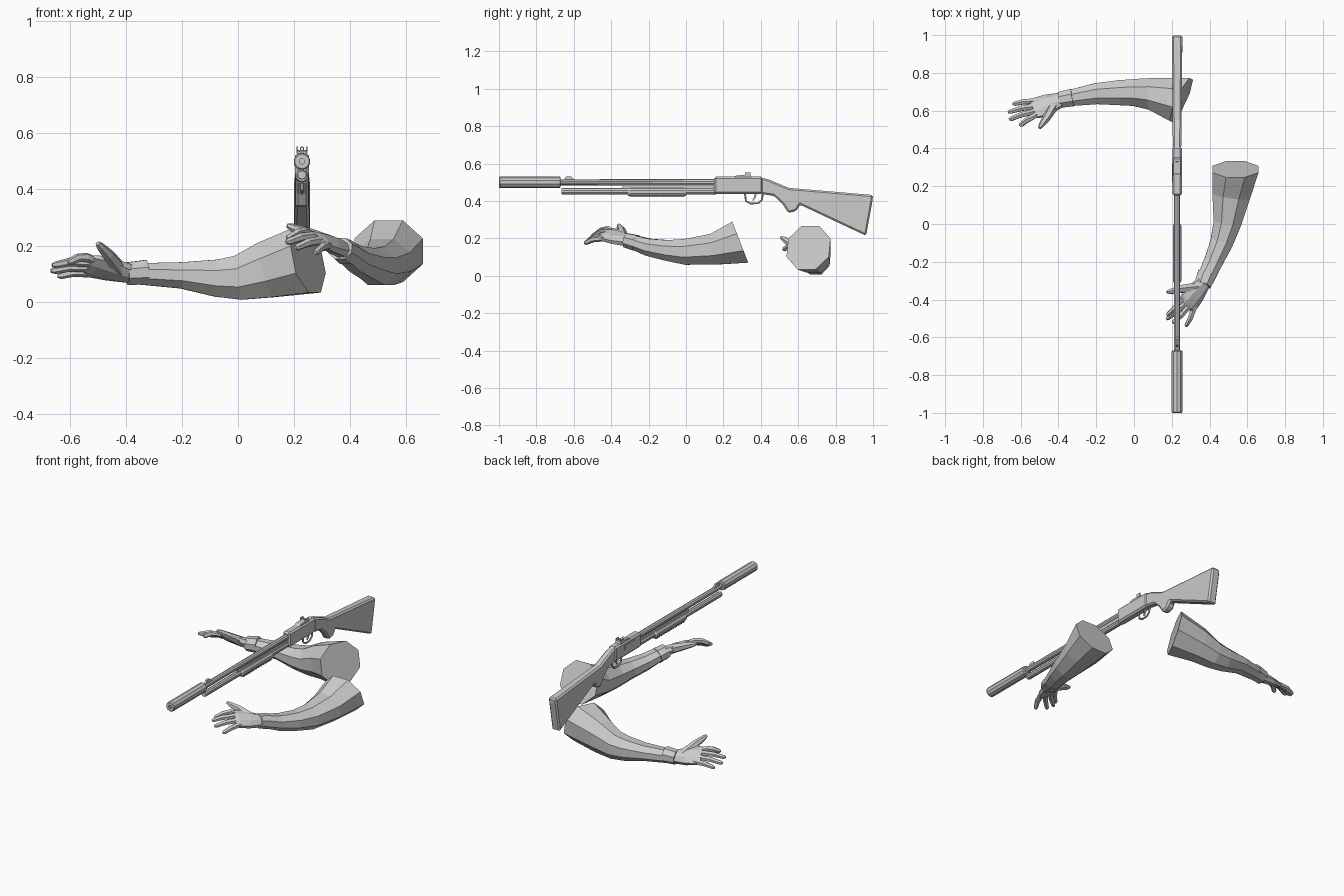
import bpy, bmesh, math
from mathutils import Vector

if "Cube" in bpy.data.objects:
    bpy.data.objects.remove(bpy.data.objects["Cube"])

GREY = (0.6, 0.6, 0.6, 1)
mat = bpy.data.materials.new("plain grey")
mat.use_nodes = True
mat.diffuse_color = GREY
mat.node_tree.nodes["Principled BSDF"].inputs["Base Color"].default_value = GREY

GX = 0.228  # gun centre plane


def finish(name, bm, bevel=0):
    bmesh.ops.recalc_face_normals(bm, faces=bm.faces)
    me = bpy.data.meshes.new(name)
    bm.to_mesh(me)
    bm.free()
    me.materials.append(mat)
    ob = bpy.data.objects.new(name, me)
    bpy.context.scene.collection.objects.link(ob)
    if bevel:
        mod = ob.modifiers.new("Bevel", "BEVEL")
        mod.width, mod.segments, mod.limit_method = bevel, 1, "ANGLE"
    return ob


def skin(name, rings):
    """Join rings of points into one closed surface."""
    bm = bmesh.new()
    rows = [[bm.verts.new(p) for p in ring] for ring in rings]
    n = len(rows[0])
    for a, b in zip(rows, rows[1:]):
        for i in range(n):
            j = (i + 1) % n
            bm.faces.new((a[i], a[j], b[j], b[i]))
    bm.faces.new(rows[0][::-1])
    bm.faces.new(rows[-1])
    return finish(name, bm)


def loft(name, stations, hint=(0, 0, 1), sides=8, end_normal=None):
    """Stations are (centre, half size across, half size along hint)."""
    pts = [Vector(s[0]) for s in stations]
    grow = 1 / math.cos(math.pi / sides)
    rings = []
    for i, (_, across, along) in enumerate(stations):
        t = pts[min(i + 1, len(pts) - 1)] - pts[max(i - 1, 0)]
        if end_normal and i == len(pts) - 1:
            t = Vector(end_normal)
        t.normalize()
        v = Vector(hint)
        v = (v - t * v.dot(t)).normalized()
        u = t.cross(v)
        ring = []
        for k in range(sides):
            a = math.tau * (k + 0.5) / sides
            ring.append(pts[i] + grow * (u * across * math.cos(a) + v * along * math.sin(a)))
        rings.append(ring)
    return skin(name, rings)


def tube(name, points, radii, sides=6, hint=(0, 0, 1)):
    return loft(name, [(p, r, r) for p, r in zip(points, radii)], hint, sides)


def turned(name, z, steps, sides=10):
    """Solid of revolution along y; steps are (y, radius)."""
    angles = [math.tau * (k + 0.5) / sides for k in range(sides)]
    return skin(name, [[(GX + r * math.cos(a), y, z + r * math.sin(a)) for a in angles]
                       for y, r in steps])


def block(name, x, y, z, bevel=0):
    bm = bmesh.new()
    bmesh.ops.create_cube(bm, size=1)
    for v in bm.verts:
        v.co = [(lo + hi) / 2 + c * (hi - lo) for c, (lo, hi) in zip(v.co, (x, y, z))]
    return finish(name, bm, bevel)


def centred(half, off=0):
    return (GX + off - half, GX + off + half)


def plate(name, profile, width, bevel=0):
    """Extrude a y-z profile sideways; width(y) gives the half thickness."""
    bm = bmesh.new()
    left, right = ([bm.verts.new((GX + s * width(y), y, z)) for y, z in profile] for s in (1, -1))
    bm.faces.new(left)
    bm.faces.new(right[::-1])
    for i in range(len(profile)):
        j = (i + 1) % len(profile)
        bm.faces.new((left[j], left[i], right[i], right[j]))
    return finish(name, bm, bevel)


# Gun: barrel group
turned("suppressor", 0.5, [(-0.95, 0.01), (-1, 0.01), (-1, 0.026), (-0.995, 0.03),
                           (-0.675, 0.03), (-0.67, 0.026)])
turned("barrel", 0.5, [(-0.68, 0.016), (0.16, 0.017)])
turned("magazine_tube", 0.452, [(-0.665, 0.015), (-0.66, 0.017), (0.16, 0.017)])
turned("pump_grip", 0.448, [(-0.31, 0.019), (-0.3, 0.024), (-0.01, 0.024), (0, 0.019)])
for i in range(12):
    y = -0.29 + i * 0.024
    block("pump_ridge", centred(0.014), (y, y + 0.014), (0.421, 0.43))
block("action_bar", centred(0.008), (-0.34, 0.16), (0.464, 0.488))

# Gun: receiver, stock and trigger
block("receiver", centred(0.025), (0.15, 0.41), (0.437, 0.53), 0.01)
block("ejection_port", (GX - 0.028, GX - 0.02), (0.22, 0.32), (0.485, 0.51))
plate("stock", [(0.4, 0.525), (0.44, 0.516), (0.55, 0.47), (1, 0.432), (0.997, 0.4), (0.963, 0.214),
                (0.61, 0.38), (0.59, 0.347), (0.547, 0.336), (0.515, 0.385), (0.47, 0.427),
                (0.4, 0.438)],
      lambda y: 0.022 + 0.006 * min(1, max(0, (y - 0.4) / 0.5)), 0.009)
guard = [(0.315, 0.445), (0.32, 0.4), (0.345, 0.387), (0.385, 0.388), (0.405, 0.405), (0.412, 0.445)]
tube("trigger_guard", [(GX, y, z) for y, z in guard], [0.005] * 6, 6, (1, 0, 0))
tube("trigger", [(GX, 0.375, 0.445), (GX, 0.368, 0.42), (GX, 0.358, 0.402)], [0.005, 0.005, 0.003],
     4, (1, 0, 0))

# Gun: sights
plate("rear_sight_base", [(0.25, 0.525), (0.27, 0.537), (0.345, 0.54), (0.355, 0.525)], lambda y: 0.018)
for side in (-1, 1):
    block("rear_sight_ear", centred(0.002, side * 0.017), (0.315, 0.345), (0.53, 0.553))
bpy.ops.mesh.primitive_torus_add(location=(GX, 0.33, 0.545), rotation=(math.pi / 2, 0, 0),
                                 major_radius=0.006, minor_radius=0.002,
                                 major_segments=10, minor_segments=4)
bpy.context.object.name = "rear_sight_ring"
bpy.context.object.data.materials.append(mat)
plate("front_sight", [(-0.655, 0.51), (-0.64, 0.532), (-0.615, 0.532), (-0.59, 0.51)], lambda y: 0.006)


def hand(side, wrist, index, pinky, tips, thumb):
    """Palm between wrist and knuckle line, four fingers and a thumb."""
    wrist, index, pinky = Vector(wrist), Vector(index), Vector(pinky)
    across = index - pinky
    half = across.length / 2
    mid = (index + pinky) / 2
    loft(side + "_palm", [(wrist, 0.03, 0.038),
                          (wrist.lerp(mid, 0.45), 0.026, half + 0.005),
                          (wrist.lerp(mid, 0.85), 0.02, half + 0.01),
                          (mid, 0.013, half + 0.006)], across)
    back = (mid - wrist).cross(across).normalized()
    if back.z < 0:
        back = -back
    for i, tip in enumerate(tips):
        root = index.lerp(pinky, i / 3)
        tip = Vector(tip)
        base = root.lerp(wrist, 0.15)
        joint = root.lerp(tip, 0.5) + back * 0.008
        tube(side + "_finger", [base, root, joint, root.lerp(tip, 0.9), tip],
             [0.013, 0.0145, 0.0135, 0.011, 0.006], 6, across)
    thumb = Vector(thumb)
    base = wrist.lerp(mid, 0.25) + across * 0.15
    knuckle = base.lerp(thumb, 0.5) + across * 0.1
    tube(side + "_thumb", [base, knuckle, base.lerp(thumb, 0.88), thumb],
         [0.026, 0.019, 0.013, 0.007], 6, across)


# Right arm, reaching out to the side
loft("right_sleeve", [((-0.37, 0.662, 0.1), 0.04, 0.037), ((-0.2, 0.69, 0.094), 0.056, 0.047),
                      ((-0.08, 0.695, 0.084), 0.066, 0.066), ((0.0, 0.696, 0.085), 0.071, 0.079),
                      ((0.1, 0.688, 0.113), 0.085, 0.1), ((0.25, 0.655, 0.15), 0.125, 0.12)],
     end_normal=(1, -0.47, 0.24))
loft("right_cuff", [((-0.395, 0.657, 0.1), 0.042, 0.04), ((-0.325, 0.67, 0.105), 0.047, 0.044)])
hand("right", (-0.385, 0.658, 0.1), (-0.54, 0.565, 0.158), (-0.53, 0.65, 0.103),
     [(-0.605, 0.52, 0.14), (-0.662, 0.553, 0.13), (-0.667, 0.592, 0.11), (-0.643, 0.635, 0.092)],
     (-0.5, 0.508, 0.208))

# Left arm, reaching forward
loft("left_sleeve", [((0.378, -0.29, 0.183), 0.046, 0.036), ((0.42, -0.2, 0.153), 0.05, 0.046),
                     ((0.463, -0.1, 0.136), 0.06, 0.055), ((0.493, 0, 0.128), 0.073, 0.069),
                     ((0.515, 0.15, 0.142), 0.1, 0.083), ((0.537, 0.29, 0.18), 0.122, 0.118)],
     end_normal=(0, 1, 0.39))
loft("left_cuff", [((0.364, -0.32, 0.19), 0.045, 0.038), ((0.387, -0.265, 0.175), 0.05, 0.042)])
hand("left", (0.368, -0.31, 0.188), (0.238, -0.415, 0.25), (0.315, -0.45, 0.2),
     [(0.175, -0.485, 0.225), (0.172, -0.505, 0.212), (0.204, -0.525, 0.192), (0.275, -0.543, 0.175)],
     (0.175, -0.36, 0.272))
